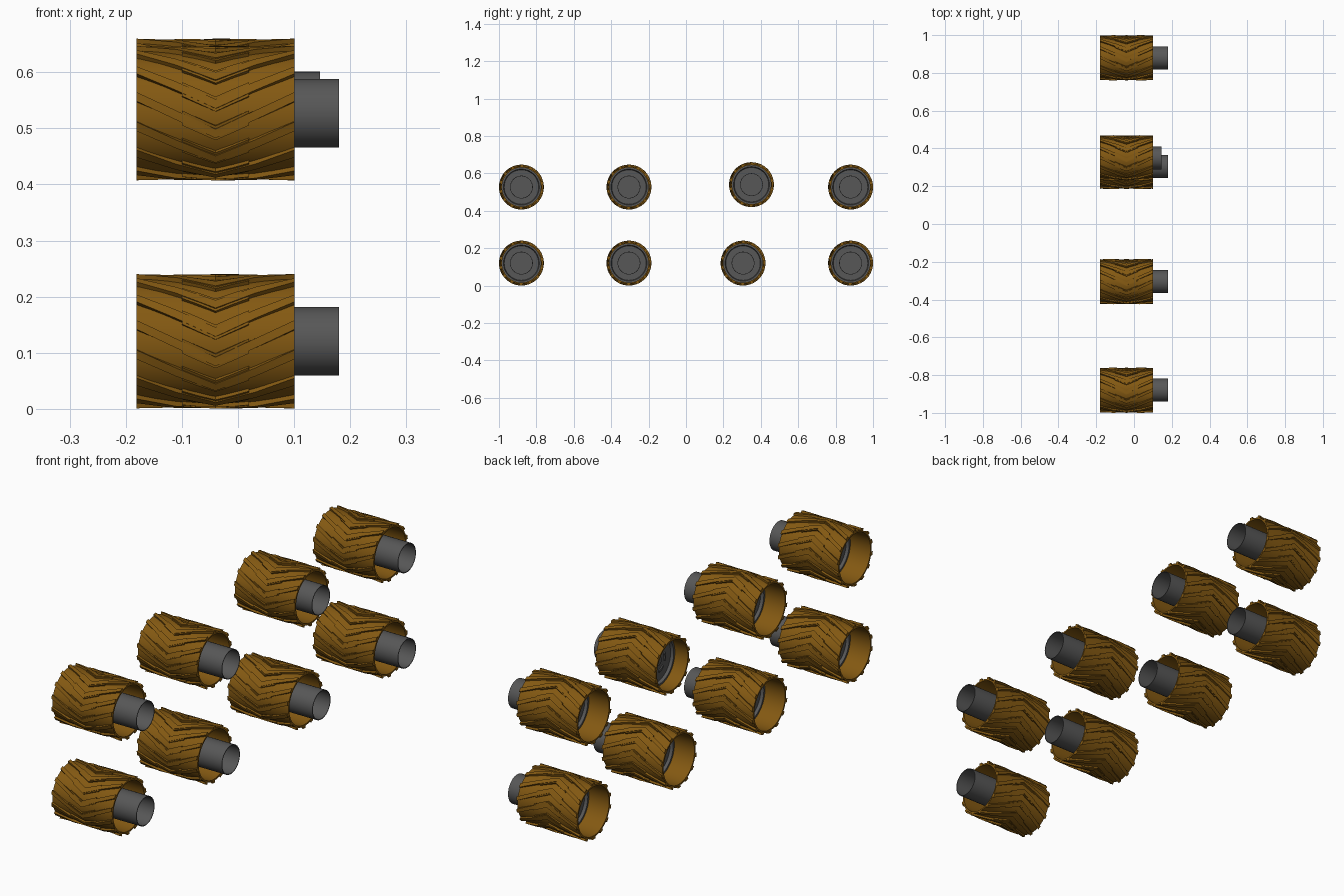
import bpy, bmesh
from math import cos, sin, radians, pi

cube = bpy.data.objects.get("Cube")
if cube:
    bpy.data.objects.remove(cube, do_unlink=True)


def make_material(name, colour):
    mat = bpy.data.materials.new(name)
    mat.use_nodes = True
    mat.diffuse_color = (*colour, 1)
    mat.node_tree.nodes["Principled BSDF"].inputs["Base Color"].default_value = (*colour, 1)
    return mat


BROWN = make_material("brown rubber", (0.23, 0.10, 0.006))
GREY = make_material("dark grey metal", (0.095, 0.095, 0.095))

MID = -0.04      # centre plane of the tyre along the axle
HALF = 0.141     # half width of the tyre
TREADS = 14


def polar(x, r, a):
    return (x, r * cos(a), r * sin(a))


def lathe(bm, profile, segments=48):
    """Spin a closed (x, radius) loop about the x axis."""
    rings = [[bm.verts.new(polar(x, r, 2 * pi * i / segments)) for x, r in profile]
             for i in range(segments)]
    n = len(profile)
    for i in range(segments):
        a, b = rings[i], rings[(i + 1) % segments]
        for j in range(n):
            k = (j + 1) % n
            bm.faces.new((a[j], a[k], b[k], b[j]))


def sweep(bm, stations):
    """Bridge four-cornered sections (x, inner r, outer r, angle, half width)."""
    rings = []
    for x, r0, r1, a, w in stations:
        rings.append([bm.verts.new(polar(x, r, t)) for r, t in
                      ((r0, a - w), (r1, a - w), (r1, a + w), (r0, a + w))])
    for a, b in zip(rings, rings[1:]):
        for j in range(4):
            k = (j + 1) % 4
            bm.faces.new((a[j], a[k], b[k], b[j]))
    bm.faces.new(rings[0])
    bm.faces.new(rings[-1][::-1])


def finish(bm, name, mat):
    bmesh.ops.recalc_face_normals(bm, faces=bm.faces)
    mesh = bpy.data.meshes.new(name)
    bm.to_mesh(mesh)
    bm.free()
    mesh.materials.append(mat)
    return mesh


def tyre_mesh():
    bm = bmesh.new()
    # thin open drum
    lathe(bm, [(MID - HALF, 0.104), (MID - HALF, 0.111),
               (MID + HALF, 0.111), (MID + HALF, 0.104)])
    # chevron treads, each with a broader block at the apex
    slope = radians(32) / HALF
    for i in range(TREADS):
        apex = radians(172) + 2 * pi * i / TREADS
        for reach, top, width in ((HALF, 0.120, 4), (0.06, 0.1175, 6.5)):
            sweep(bm, [(MID + reach * t, 0.108, top,
                        apex - abs(reach * t) * slope, radians(width))
                       for t in (-1, -0.5, 0, 0.5, 1)])
    return finish(bm, "tyre", BROWN)


def hub_mesh():
    bm = bmesh.new()
    face, back = -0.062, -0.074
    # rim plate with a raised outer lip
    lathe(bm, [(back, 0.016), (face, 0.016), (face, 0.092), (face + 0.012, 0.096),
               (face + 0.012, 0.1045), (back - 0.012, 0.1045), (back - 0.012, 0.096),
               (back, 0.092)])
    # open axle sleeve
    lathe(bm, [(face, 0.058), (0.18, 0.058), (0.18, 0.061), (face, 0.061)])
    # centre boss
    lathe(bm, [(back - 0.008, 0.001), (face + 0.008, 0.001),
               (face + 0.008, 0.02), (back - 0.008, 0.02)], 24)
    # raised arc plates around the boss, on both faces
    for i in range(6):
        for step in range(4):
            a = 2 * pi * i / 6 + radians(9) * (step - 1.5)
            sweep(bm, [(x, 0.046, 0.055, a, radians(4.5)) for x in (back - 0.005, face + 0.005)])
    return finish(bm, "hub", GREY)


tyre, hub = tyre_mesh(), hub_mesh()


def add(name, mesh, location):
    ob = bpy.data.objects.new(name, mesh)
    ob.location = location
    bpy.context.collection.objects.link(ob)
    return ob


# two rows of four wheels: name, y, z, hub shift along the axle
LOW, HIGH = 0.1205, 0.527
WHEELS = [
    ("lower_front", -0.88, LOW, 0), ("lower_mid_front", -0.305, LOW, 0),
    ("lower_mid_back", 0.305, LOW, 0), ("lower_back", 0.88, LOW, 0),
    ("upper_front", -0.88, HIGH, 0), ("upper_mid_front", -0.305, HIGH, 0),
    ("upper_mid_back", 0.35, 0.54, -0.034), ("upper_back", 0.88, HIGH, 0),
]
for label, y, z, shift in WHEELS:
    add(label + "_tyre", tyre, (0, y, z))
    add(label + "_hub", hub, (shift, y, z))

# smooth round surfaces, crisp edges
bpy.ops.object.select_all(action='DESELECT')
for mesh_name in ("lower_front_tyre", "lower_front_hub"):
    ob = bpy.data.objects[mesh_name]
    ob.select_set(True)
    bpy.context.view_layer.objects.active = ob
bpy.ops.object.shade_smooth_by_angle(angle=radians(25))
